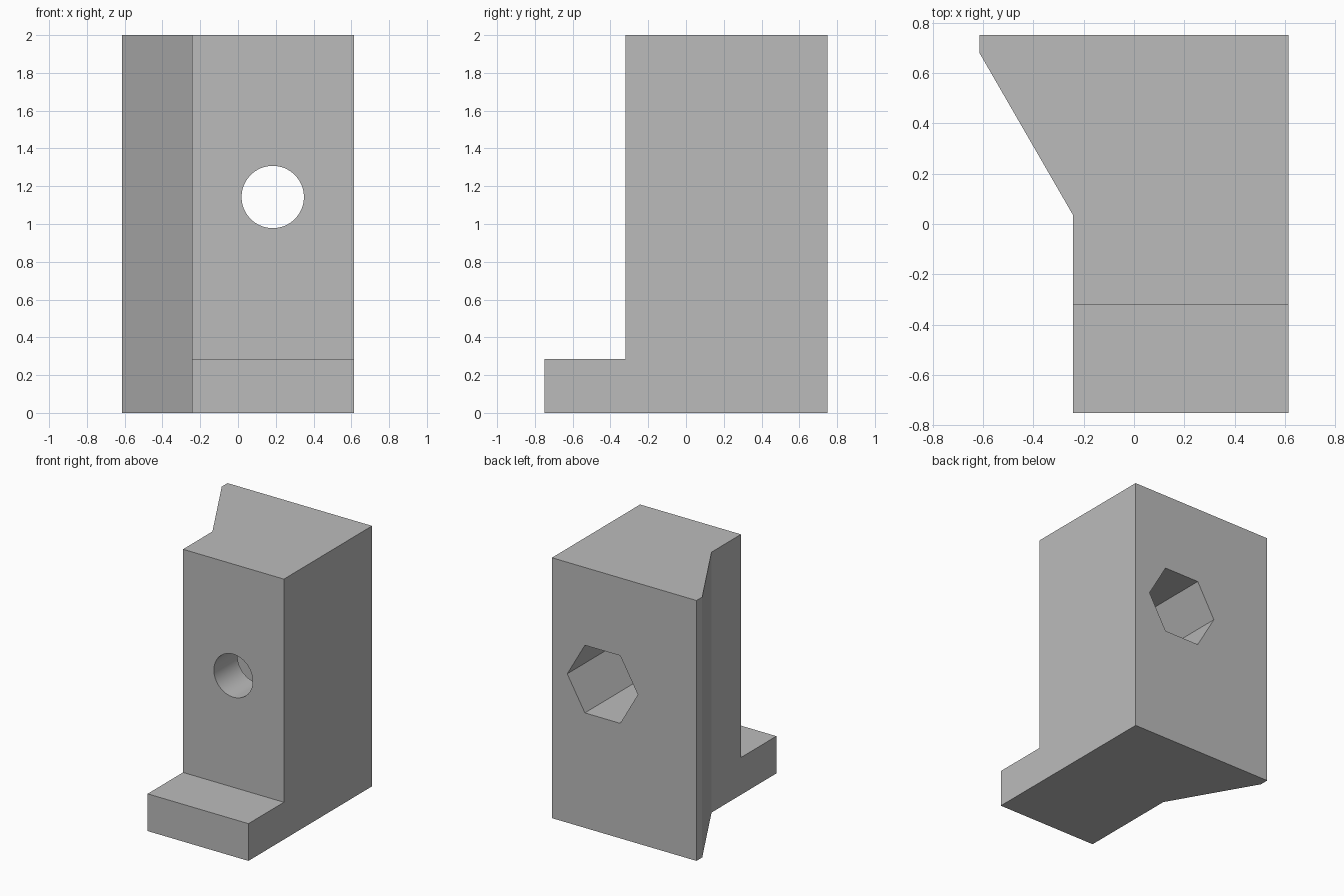
import bpy
import bmesh
from math import cos, sin, pi, radians
from mathutils import Vector

cube = bpy.data.objects.get("Cube")
if cube:
    bpy.data.objects.remove(cube, do_unlink=True)

grey = bpy.data.materials.new("plain grey")
grey.use_nodes = True
colour = (0.5, 0.5, 0.5, 1)
grey.diffuse_color = colour
grey.node_tree.nodes["Principled BSDF"].inputs["Base Color"].default_value = colour

# Main dimensions
RIGHT, STEP, LEFT = -0.614, -0.243, 0.614
FRONT, WALL, BACK = -0.75, -0.32, 0.75
HEIGHT, FOOT = 2.0, 0.286
HOLE_X, HOLE_Z = 0.184, 1.143
SEAT = WALL + 0.286


def prism(name, points, sweep):
    """Extrude a flat outline along the sweep vector into a closed solid."""
    bm = bmesh.new()
    face = bm.faces.new([bm.verts.new(p) for p in points])
    out = bmesh.ops.extrude_face_region(bm, geom=[face], use_keep_orig=True)
    moved = [v for v in out["geom"] if isinstance(v, bmesh.types.BMVert)]
    bmesh.ops.translate(bm, verts=moved, vec=Vector(sweep))
    bmesh.ops.recalc_face_normals(bm, faces=bm.faces)
    mesh = bpy.data.meshes.new(name)
    bm.to_mesh(mesh)
    bm.free()
    mesh.materials.append(grey)
    obj = bpy.data.objects.new(name, mesh)
    bpy.context.collection.objects.link(obj)
    return obj


def ring(radius, sides, y):
    """Regular polygon around the hole axis, with a corner pointing sideways."""
    return [(HOLE_X + radius * cos(2 * pi * i / sides), y,
             HOLE_Z + radius * sin(2 * pi * i / sides)) for i in range(sides)]


# Block with a slanted wing at the back
plan = [(STEP, FRONT), (LEFT, FRONT), (LEFT, BACK),
        (RIGHT, BACK), (RIGHT, 0.68), (STEP, 0.037)]
block = prism("bracket_block", [(x, y, 0) for x, y in plan], (0, 0, HEIGHT))

# Space above the front foot
notch = [(-1, FRONT - 0.2, FOOT), (1, FRONT - 0.2, FOOT),
         (1, WALL, FOOT), (-1, WALL, FOOT)]
cutters = [
    prism("foot_notch_cutter", notch, (0, 0, HEIGHT)),
    # Hexagonal nut pocket from the back
    prism("nut_pocket_cutter", ring(0.3, 6, SEAT), (0, 1, 0)),
    # Round bolt hole from the front
    prism("bolt_hole_cutter", ring(0.165, 64, WALL - 0.1), (0, 0.6, 0)),
]

bpy.ops.object.select_all(action="DESELECT")
bpy.context.view_layer.objects.active = block
block.select_set(True)
for cutter in cutters:
    cutter.hide_render = True
    mod = block.modifiers.new(cutter.name, "BOOLEAN")
    mod.operation = "DIFFERENCE"
    mod.solver = "EXACT"
    mod.object = cutter
    bpy.ops.object.modifier_apply(modifier=mod.name)
    bpy.data.objects.remove(cutter, do_unlink=True)

# Smooth bore, sharp block edges
bpy.ops.object.shade_smooth_by_angle(angle=radians(25))
